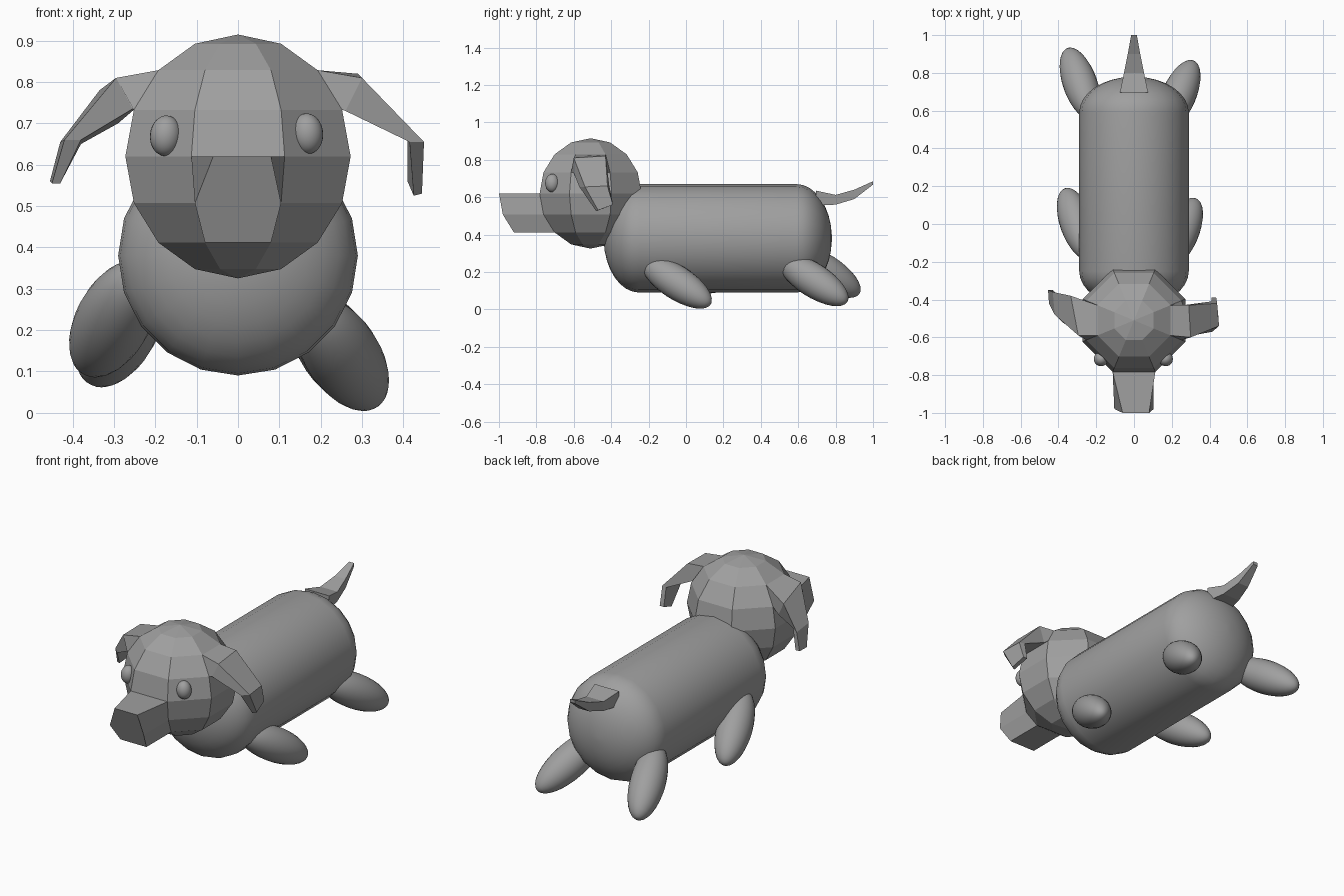
import bpy, bmesh, math
from math import cos, sin, pi
from mathutils import Vector

if "Cube" in bpy.data.objects:
    bpy.data.objects.remove(bpy.data.objects["Cube"], do_unlink=True)

grey = bpy.data.materials.new("plain_grey")
grey.use_nodes = True
grey.diffuse_color = (0.35, 0.35, 0.35, 1)
grey.node_tree.nodes["Principled BSDF"].inputs["Base Color"].default_value = grey.diffuse_color


def smooth(ob, degrees):
    bpy.ops.object.select_all(action='DESELECT')
    ob.select_set(True)
    bpy.context.view_layer.objects.active = ob
    bpy.ops.object.shade_smooth_by_angle(angle=math.radians(degrees))


def loft(name, rings):
    """Skin a list of equal-sized point rings and close both ends."""
    bm = bmesh.new()
    loops = [[bm.verts.new(p) for p in ring] for ring in rings]
    n = len(loops[0])
    for a, b in zip(loops, loops[1:]):
        for i in range(n):
            j = (i + 1) % n
            bm.faces.new((a[i], a[j], b[j], b[i]))
    bm.faces.new(loops[0])
    bm.faces.new(loops[-1])
    bmesh.ops.recalc_face_normals(bm, faces=bm.faces)
    mesh = bpy.data.meshes.new(name)
    bm.to_mesh(mesh)
    bm.free()
    mesh.materials.append(grey)
    ob = bpy.data.objects.new(name, mesh)
    bpy.context.collection.objects.link(ob)
    return ob


def ball(name, centre, radii, axis=(0, 0, 1), segments=24, rings=16):
    """Ellipsoid whose local z points along axis."""
    bpy.ops.mesh.primitive_uv_sphere_add(segments=segments, ring_count=rings, radius=1, location=centre)
    ob = bpy.context.object
    ob.name = name
    ob.scale = radii
    ob.rotation_euler = Vector(axis).to_track_quat('Z', 'Y').to_euler()
    ob.data.materials.append(grey)
    return ob


# Body: a lying capsule with flattened round ends
R, CAP, SIDES, STEPS = 0.29, 0.19, 20, 8
profile = []
for end, sign in ((-0.25, -1), (0.59, 1)):
    arc = [(end + sign * CAP * sin(t), R * cos(t))
           for t in (0.97 * pi / 2 * k / STEPS for k in range(STEPS + 1))]
    profile += arc[::-1] if sign < 0 else arc
body = loft("body", [[(r * cos(2 * pi * i / SIDES), y, 0.38 + r * sin(2 * pi * i / SIDES))
                      for i in range(SIDES)] for y, r in profile])
smooth(body, 60)

# Head: faceted ball with a flat side facing forward
HEAD, HY, HZ = 0.295, -0.51, 0.62
head = ball("head", (0, HY, HZ), (HEAD,) * 3, segments=8, rings=8)
head.rotation_euler = (0, 0, pi / 8)


def head_point(level, turn):
    """Corner of the head, level rings above the middle, at angle turn."""
    r = HEAD * cos(level * pi / 8)
    return Vector((r * cos(turn), HY + r * sin(turn), HZ + HEAD * sin(level * pi / 8)))


# Snout: two front facets pulled forward, narrowed at the top of the tip
front = -pi / 2
root = [head_point(k, front - pi / 8) for k in (0, -1, -2)] + \
       [head_point(k, front + pi / 8) for k in (-2, -1, 0)]
tip = [p + Vector((0, -0.2175, 0)) for p in root]
tip[0].x, tip[-1].x = -0.06, 0.08
loft("snout", [root, tip])


def ear(name, side, sections):
    """Ear grown from an upper side facet; corners run outer front, outer back, inner back, inner front."""
    mid = 0 if side > 0 else pi
    f, b = mid - side * pi / 8, mid + side * pi / 8
    root = [head_point(2, f), head_point(2, b), head_point(1, b), head_point(1, f)]
    loft(name, [root] + sections)


ear("left_ear", 1, [
    [(0.30, -0.60, 0.81), (0.29, -0.43, 0.82), (0.26, -0.43, 0.73), (0.26, -0.60, 0.73)],
    [(0.45, -0.54, 0.655), (0.44, -0.42, 0.66), (0.41, -0.41, 0.66), (0.415, -0.57, 0.655)],
    [(0.445, -0.47, 0.53), (0.435, -0.39, 0.56), (0.41, -0.39, 0.56), (0.425, -0.48, 0.525)]])
ear("right_ear", -1, [
    [(-0.295, -0.59, 0.81), (-0.335, -0.38, 0.78), (-0.29, -0.40, 0.70), (-0.255, -0.60, 0.735)],
    [(-0.42, -0.48, 0.66), (-0.43, -0.36, 0.655), (-0.38, -0.40, 0.65), (-0.38, -0.52, 0.66)],
    [(-0.45, -0.42, 0.555), (-0.455, -0.35, 0.56), (-0.43, -0.35, 0.56), (-0.43, -0.43, 0.555)]])

# Eyes
for name, x, z in (("left_eye", 0.168, 0.675), ("right_eye", -0.175, 0.67)):
    smooth(ball(name, (x, -0.715, z), (0.038, 0.038, 0.049), axis=(-x / 2, 0, 1)), 60)

# Legs: long ellipsoids splayed outward, backward and down
for name, centre, out in (("front_left_leg", (0.25, -0.05, 0.144), 0.34),
                          ("hind_left_leg", (0.237, 0.68, 0.157), 0.34),
                          ("front_right_leg", (-0.30, 0.0, 0.227), -0.28),
                          ("hind_right_leg", (-0.285, 0.743, 0.203), -0.28)):
    smooth(ball(name, centre, (0.091, 0.091, 0.228), axis=(out, 0.79, -0.51)), 60)

# Tail: tapering upward sweep (y, half width, bottom, top)
loft("tail", [[(-w, y, top), (w, y, top), (w, y, low), (-w, y, low)]
              for y, w, low, top in ((0.695, 0.075, 0.555, 0.635), (0.80, 0.053, 0.56, 0.612),
                                     (0.90, 0.033, 0.59, 0.64), (1.0, 0.015, 0.667, 0.685))])
